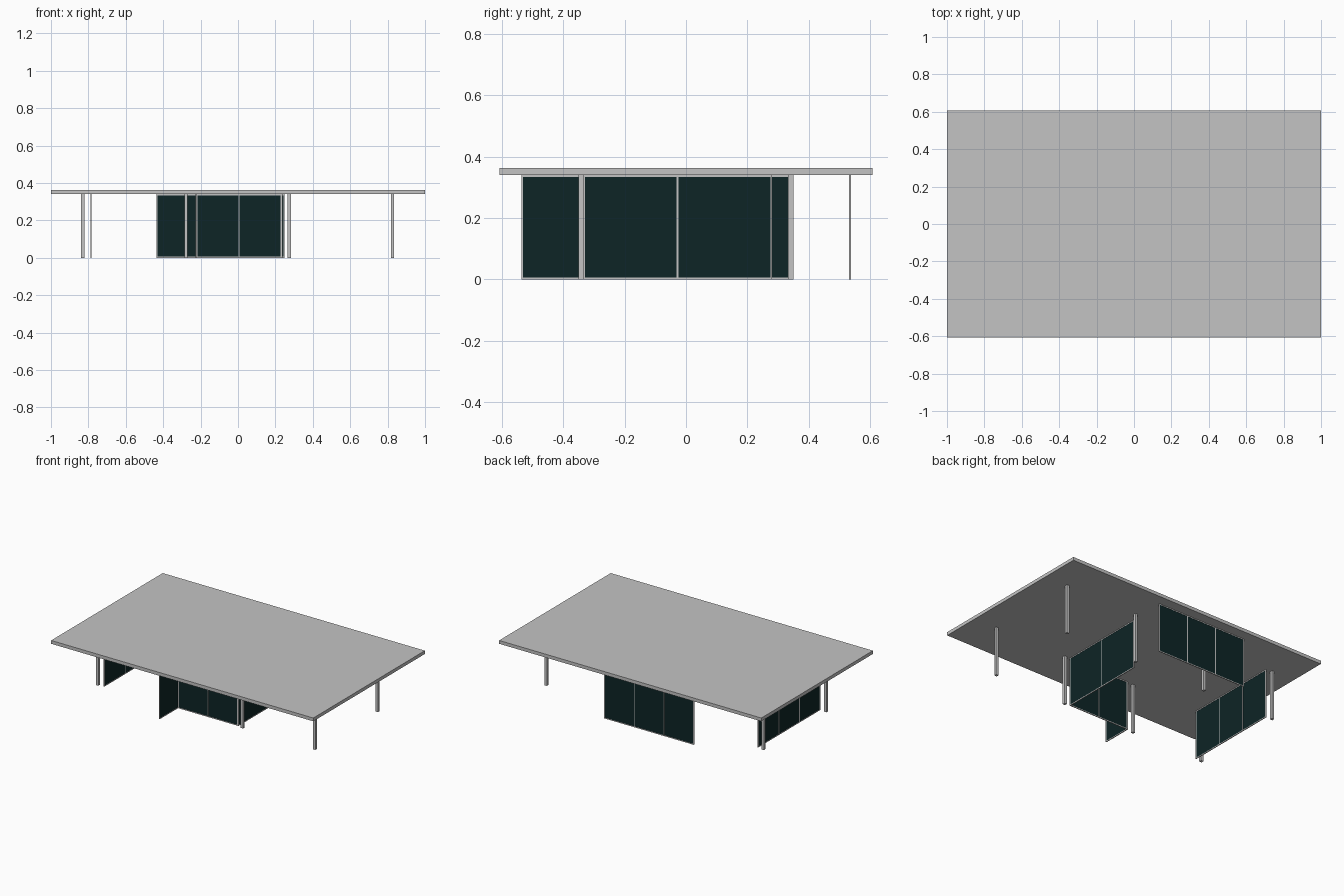
import bpy
from mathutils import Vector

if "Cube" in bpy.data.objects:
    bpy.data.objects.remove(bpy.data.objects["Cube"], do_unlink=True)


def material(name, rgb):
    mat = bpy.data.materials.new(name)
    mat.use_nodes = True
    mat.diffuse_color = (*rgb, 1)
    mat.node_tree.nodes["Principled BSDF"].inputs["Base Color"].default_value = (*rgb, 1)
    return mat


GREY = material("light_grey", (0.55, 0.55, 0.55))
GLASS = material("dark_teal_glass", (0.004, 0.018, 0.019))

ROOF_BASE, ROOF_TOP = 0.34, 0.363
BAR = 0.006          # frame bar width
PANE = 0.003         # glass thickness


def box(name, low, high, mat):
    low, high = Vector(low), Vector(high)
    bpy.ops.mesh.primitive_cube_add(size=1, location=(low + high) / 2)
    obj = bpy.context.object
    obj.name = name
    obj.scale = high - low
    bpy.ops.object.transform_apply(location=False, rotation=False, scale=True)
    obj.data.materials.append(mat)
    return obj


def glass_wall(name, axis, fixed, start, end, count):
    """Framed glazing running along x or y, split into equal panes."""
    def piece(label, a, b, z0, z1, depth, mat):
        near, far = fixed - depth / 2, fixed + depth / 2
        if axis == "x":
            box(label, (a, near, z0), (b, far, z1), mat)
        else:
            box(label, (near, a, z0), (far, b, z1), mat)

    step = (end - start - BAR) / count
    # Sill and head rails
    piece(name + "_sill", start, end, 0, BAR, BAR, GREY)
    piece(name + "_head", start, end, ROOF_BASE - BAR, ROOF_BASE, BAR, GREY)
    # Uprights and the panes between them
    for i in range(count + 1):
        a = start + i * step
        piece(name + "_upright", a, a + BAR, BAR, ROOF_BASE - BAR, BAR, GREY)
        if i < count:
            piece(name + "_pane", a + BAR, a + step, BAR, ROOF_BASE - BAR, PANE, GLASS)


# Flat roof slab
box("roof", (-1, -0.608, ROOF_BASE), (1, 0.608, ROOF_TOP), GREY)

# Two rows of four slender columns
HALF = 0.009
for y in (-0.341, 0.341):
    for i in range(4):
        x = -0.83 + i * 0.552
        box("column", (x - HALF, y - HALF, 0), (x + HALF, y + HALF, ROOF_BASE), GREY)

# Glazed walls
glass_wall("back_wall", "x", 0.535, -0.437, 0.248, 3)
glass_wall("side_wall", "y", -0.785, -0.338, 0.338, 3)
glass_wall("front_wall", "x", -0.333, -0.222, 0.232, 2)
glass_wall("inner_wall", "y", 0.235, -0.336, 0.281, 2)
glass_wall("short_wall", "y", -0.225, -0.537, -0.33, 1)
